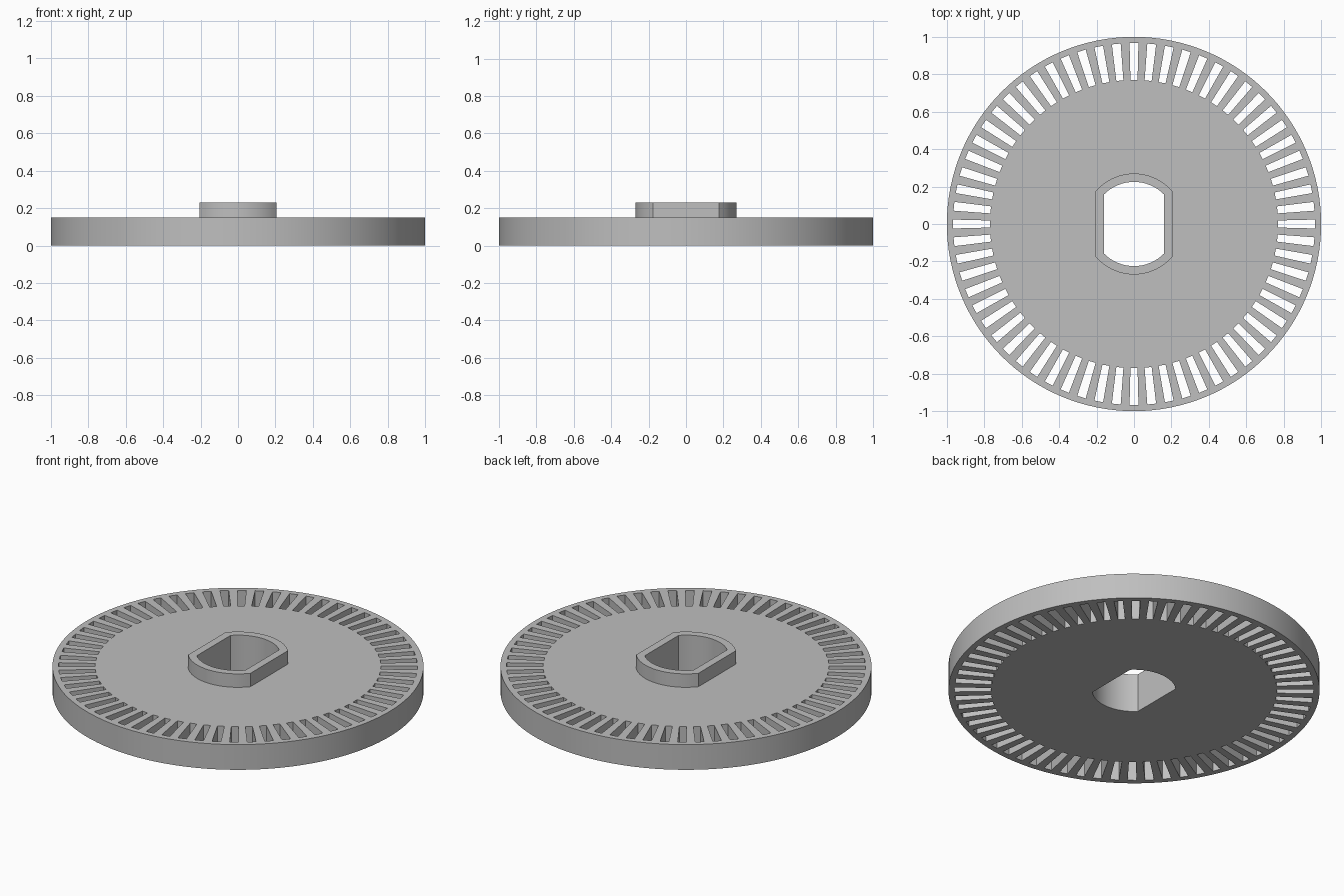
import bpy
import bmesh
from math import acos, asin, cos, sin, pi, radians

if "Cube" in bpy.data.objects:
    bpy.data.objects.remove(bpy.data.objects["Cube"], do_unlink=True)

SLOTS = 64
PLATE_TOP = 0.15
HUB_TOP = 0.23

grey = bpy.data.materials.new("plain grey")
grey.use_nodes = True
colour = (0.52, 0.52, 0.52, 1)
grey.diffuse_color = colour
grey.node_tree.nodes["Principled BSDF"].inputs["Base Color"].default_value = colour


def polar(r, a):
    return (r * cos(a), r * sin(a))


def circle(r, n):
    return [polar(r, 2 * pi * i / n) for i in range(n)]


def double_flat(r, half_width, n=16):
    """Circle cut by two flats at x = +/- half_width."""
    start = acos(half_width / r)
    arc = [polar(r, start + (pi - 2 * start) * i / n) for i in range(n + 1)]
    return arc + [(-x, -y) for x, y in arc]


def slot(angle, inner, outer):
    """Tapered radial window, half of one pitch wide."""
    half = pi / SLOTS / 2
    return [polar(inner, angle - half), polar(outer, angle - half),
            polar(outer, angle + half), polar(inner, angle + half)]


def extrude_outlines(name, outlines, z0, z1):
    """Fill the first outline, leave the others as holes, and extrude upward."""
    curve = bpy.data.curves.new(name + " outline", "CURVE")
    curve.dimensions = "2D"
    curve.fill_mode = "BOTH"
    curve.extrude = (z1 - z0) / 2
    for points in outlines:
        spline = curve.splines.new("POLY")
        spline.points.add(len(points) - 1)
        for p, (x, y) in zip(spline.points, points):
            p.co = (x, y, 0, 1)
        spline.use_cyclic_u = True
    helper = bpy.data.objects.new(name + " helper", curve)
    bpy.context.collection.objects.link(helper)
    bpy.context.view_layer.update()
    depsgraph = bpy.context.evaluated_depsgraph_get()
    mesh = bpy.data.meshes.new_from_object(helper.evaluated_get(depsgraph))
    bpy.data.objects.remove(helper, do_unlink=True)
    bpy.data.curves.remove(curve)

    # Weld the caps to the walls and set the part at its height
    bm = bmesh.new()
    bm.from_mesh(mesh)
    bmesh.ops.remove_doubles(bm, verts=bm.verts, dist=0.0001)
    bmesh.ops.translate(bm, verts=bm.verts, vec=(0, 0, (z0 + z1) / 2))
    bmesh.ops.recalc_face_normals(bm, faces=bm.faces)
    bm.to_mesh(mesh)
    bm.free()
    mesh.name = name
    mesh.materials.clear()
    mesh.materials.append(grey)
    obj = bpy.data.objects.new(name, mesh)
    bpy.context.collection.objects.link(obj)
    bpy.ops.object.select_all(action="DESELECT")
    obj.select_set(True)
    bpy.context.view_layer.objects.active = obj
    bpy.ops.object.shade_smooth_by_angle(angle=radians(25))
    return obj


# Slotted plate with the shaft hole through it
shaft_hole = double_flat(0.225, 0.16)
windows = [slot(2 * pi * i / SLOTS, 0.77, 0.967) for i in range(SLOTS)]
extrude_outlines("slotted_plate", [circle(1, 128), shaft_hole] + windows, 0, PLATE_TOP)

# Raised collar around the shaft hole
extrude_outlines("hub_collar", [double_flat(0.27, 0.205), shaft_hole], PLATE_TOP, HUB_TOP)
